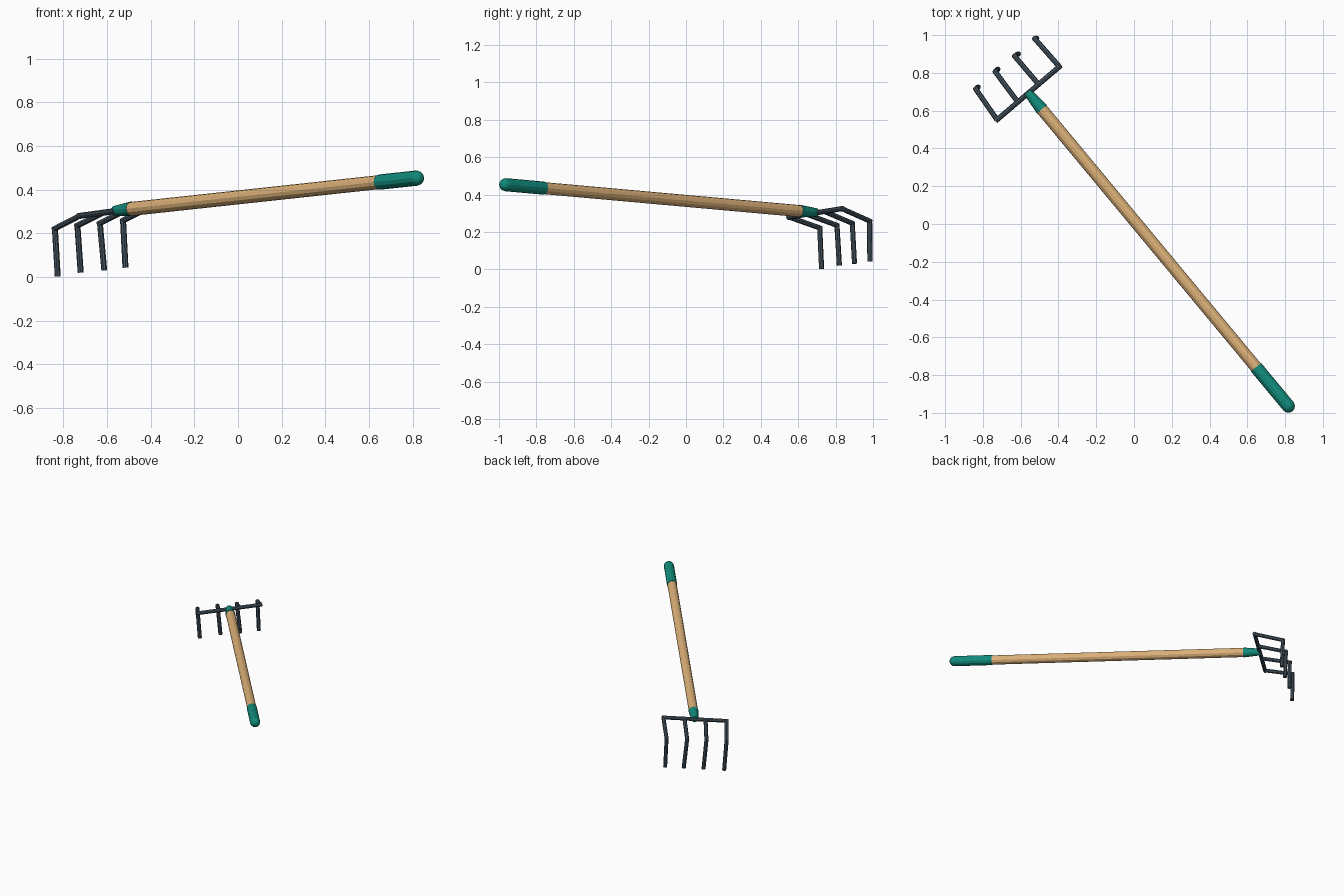
import bpy
from mathutils import Vector

if "Cube" in bpy.data.objects:
    bpy.data.objects.remove(bpy.data.objects["Cube"])


def material(name, color):
    m = bpy.data.materials.new(name)
    m.diffuse_color = (*color, 1)
    m.use_nodes = True
    m.node_tree.nodes["Principled BSDF"].inputs["Base Color"].default_value = m.diffuse_color
    return m


WOOD = material("wood", (0.72, 0.44, 0.19))
TEAL = material("teal", (0.006, 0.26, 0.20))
STEEL = material("steel", (0.06, 0.09, 0.115))


def finish(name, mat):
    ob = bpy.context.object
    ob.name = name
    ob.data.materials.append(mat)
    return ob


def rod(name, a, b, r1, r2, sides, mat):
    """Straight or tapered rod running from point a to point b."""
    a, b = Vector(a), Vector(b)
    d = b - a
    bpy.ops.mesh.primitive_cone_add(
        vertices=sides, radius1=r1, radius2=r2, depth=d.length,
        location=(a + b) / 2, rotation=d.to_track_quat('Z', 'Y').to_euler())
    return finish(name, mat)


# Handle axis, from the rounded grip end to the head
end = Vector((0.817, -0.964, 0.453))
head = Vector((-0.563, 0.698, 0.304))
grip_start = end.lerp(head, 0.123)
socket_start = end.lerp(head, 0.945)

rod("wooden_handle", grip_start, socket_start, 0.032, 0.032, 12, WOOD)
rod("grip", end, grip_start, 0.035, 0.035, 12, TEAL)
bpy.ops.mesh.primitive_uv_sphere_add(
    segments=12, ring_count=8, radius=0.035, location=end,
    rotation=(head - end).to_track_quat('Z', 'Y').to_euler())
finish("grip_end", TEAL)
rod("socket", socket_start, head, 0.034, 0.023, 12, TEAL)

# Crossbar of the rake head
left, right = Vector((-0.725, 0.552, 0.28)), Vector((-0.395, 0.833, 0.325))
T = 0.0138
along = (right - left).normalized() * 0.01
rod("crossbar", left - along, right + along, T, T, 8, STEEL)

# Bent tines: knee and tip of each
tines = [
    ((-0.838, 0.715, 0.222), (-0.825, 0.725, 0.003)),
    ((-0.735, 0.807, 0.236), (-0.720, 0.820, 0.021)),
    ((-0.632, 0.889, 0.247), (-0.612, 0.901, 0.031)),
    ((-0.526, 0.982, 0.259), (-0.515, 0.983, 0.043)),
]
for i, (knee, tip) in enumerate(tines):
    base, knee, tip = left.lerp(right, i / 3), Vector(knee), Vector(tip)
    out = (knee - base).normalized() * 0.008
    up = (knee - tip).normalized() * 0.008
    rod(f"tine_arm_{i + 1}", base, knee + out, T, T, 8, STEEL)
    rod(f"tine_prong_{i + 1}", knee + up, tip, T, T, 8, STEEL)
